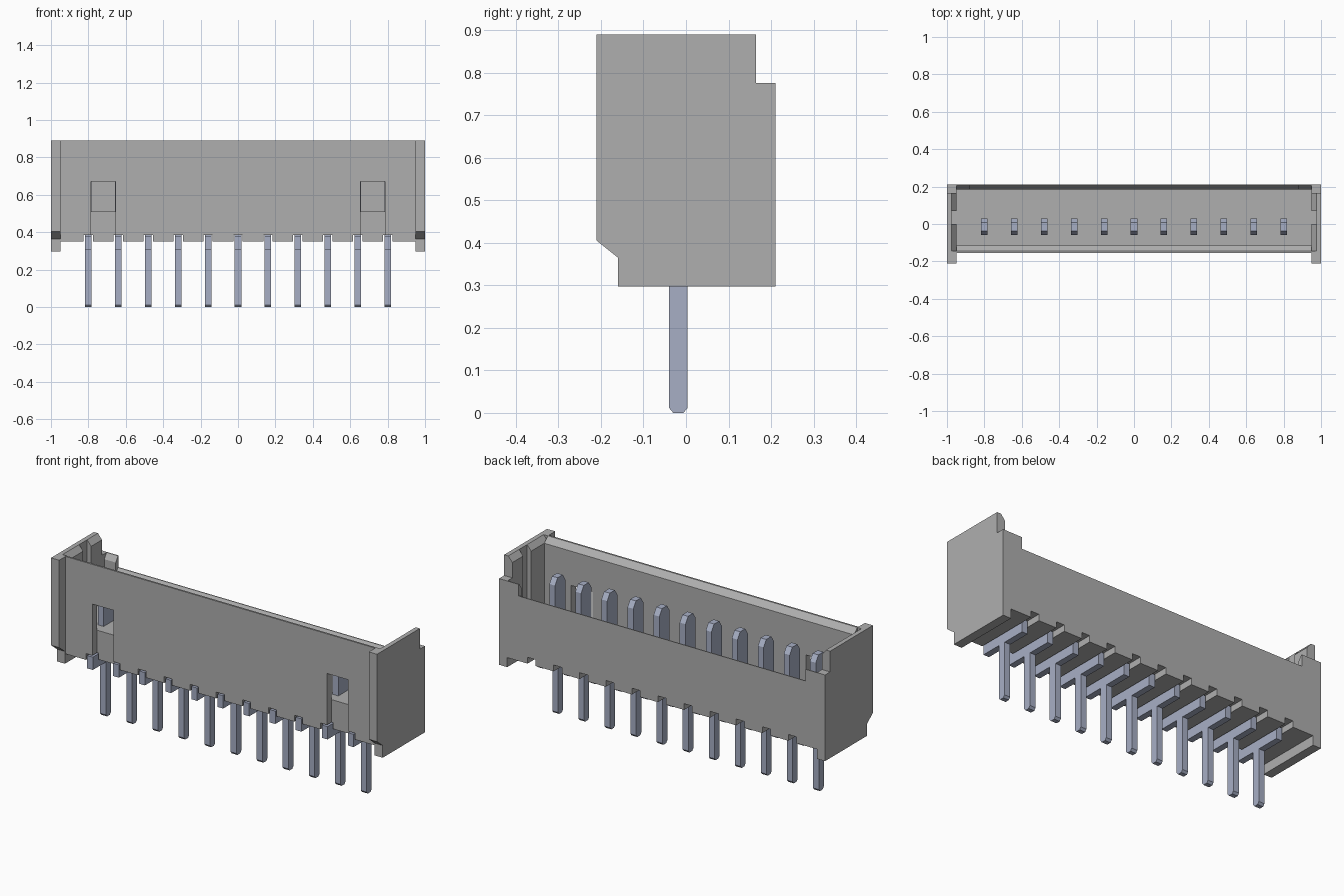
import bpy, bmesh

cube = bpy.data.objects.get("Cube")
if cube:
    bpy.data.objects.remove(cube)


def material(name, rgb):
    m = bpy.data.materials.new(name)
    m.use_nodes = True
    m.diffuse_color = (*rgb, 1)
    m.node_tree.nodes["Principled BSDF"].inputs["Base Color"].default_value = (*rgb, 1)
    return m


GREY = material("housing grey", (0.43, 0.43, 0.43))
BLUE = material("pin blue grey", (0.39, 0.43, 0.56))


def prism(bm, pts, axis, a, b):
    """Extrude a profile along x (points are y,z) or along y (points are x,z)."""
    def co(p, t):
        return (t, p[0], p[1]) if axis == 'x' else (p[0], t, p[1])
    lo = [bm.verts.new(co(p, a)) for p in pts]
    hi = [bm.verts.new(co(p, b)) for p in pts]
    n = len(pts)
    faces = [bm.faces.new(lo), bm.faces.new(hi)]
    for i in range(n):
        j = (i + 1) % n
        faces.append(bm.faces.new((lo[i], lo[j], hi[j], hi[i])))
    bmesh.ops.recalc_face_normals(bm, faces=faces)


def box(bm, x0, x1, y0, y1, z0, z1):
    prism(bm, [(y0, z0), (y1, z0), (y1, z1), (y0, z1)], 'x', x0, x1)


def finish(bm, name, mat, mirror=False):
    me = bpy.data.meshes.new(name)
    bm.to_mesh(me)
    bm.free()
    me.materials.append(mat)
    ob = bpy.data.objects.new(name, me)
    bpy.context.collection.objects.link(ob)
    if mirror:
        ob.modifiers.new("Mirror", 'MIRROR').use_clip = False
    return ob


# Main dimensions
TOP, FLOOR, CHANNEL, BOTTOM, FOOT = 0.89, 0.51, 0.385, 0.35, 0.297
FRONT, FRONT_IN, BACK_IN, BACK = -0.155, -0.115, 0.185, 0.21
WIN0, WIN1, WIN_TOP = 0.655, 0.785, 0.67
PINS = [-0.8 + 0.16 * i for i in range(11)]

# End walls: outer plate with a stepped outline, inner lining with a key slot
bm = bmesh.new()
prism(bm, [(-0.21, 0.405), (-0.16, 0.365), (-0.16, FOOT), (BACK, FOOT),
           (BACK, 0.775), (0.165, 0.775), (0.165, TOP), (-0.21, TOP)], 'x', 0.975, 1.0)
prism(bm, [(-0.21, 0.405), (-0.16, 0.365), (-0.16, FOOT), (-0.145, FOOT),
           (-0.145, TOP), (-0.21, TOP)], 'x', 0.95, 0.975)
for y0, y1 in ((-0.145, 0.0), (0.07, 0.165)):
    prism(bm, [(0.95, FOOT), (0.975, FOOT), (0.975, TOP), (0.95, TOP - 0.03)], 'y', y0, y1)
box(bm, 0.95, 0.975, 0.0, 0.07, FOOT, FLOOR)
box(bm, 0.95, 0.975, 0.165, BACK, FOOT, 0.775)
finish(bm, "end_wall", GREY, mirror=True)

# Front wall with lead-in chamfer and two window recesses open to the bottom
bm = bmesh.new()
prism(bm, [(FRONT, WIN_TOP), (FRONT_IN, WIN_TOP), (FRONT_IN, TOP - 0.03),
           (-0.145, TOP), (FRONT, TOP)], 'x', -0.95, 0.95)
for x0, x1 in ((-0.95, -WIN1), (-WIN0, WIN0), (WIN1, 0.95)):
    box(bm, x0, x1, FRONT, FRONT_IN, CHANNEL, WIN_TOP)
finish(bm, "front_wall", GREY)

# Low back wall with inner chamfer and raised corner tabs
bm = bmesh.new()
prism(bm, [(BACK_IN, CHANNEL), (BACK, CHANNEL), (BACK, 0.71),
           (0.205, 0.71), (BACK_IN, 0.68)], 'x', -0.88, 0.88)
for s in (-1, 1):
    x0, x1 = sorted((s * 0.88, s * 0.95))
    prism(bm, [(BACK_IN, CHANNEL), (BACK, CHANNEL), (BACK, 0.775),
               (0.205, 0.775), (BACK_IN, 0.745)], 'x', x0, x1)
finish(bm, "back_wall", GREY)

# Cavity floor
bm = bmesh.new()
box(bm, -0.95, 0.95, FRONT_IN, BACK_IN, CHANNEL, FLOOR)
finish(bm, "floor", GREY)

# Ribs under the floor, leaving a channel at each pin
bm = bmesh.new()
edges = [-0.95] + [x + d for x in PINS for d in (-0.025, 0.025)] + [0.95]
for x0, x1 in zip(edges[::2], edges[1::2]):
    under_window = WIN0 < abs((x0 + x1) / 2) < WIN1
    box(bm, x0, x1, FRONT_IN if under_window else FRONT, BACK, BOTTOM, CHANNEL)
finish(bm, "bottom_ribs", GREY)

# Flat stamped pins: upper blade, shoulder bar and leg in one outline
half = [(-0.03, 0.0), (-0.04, 0.012), (-0.04, 0.305), (FRONT, 0.305), (FRONT, 0.376),
        (-0.06, 0.376), (-0.06, 0.725), (-0.037, 0.76)]
other = [(0.007, 0.76), (0.03, 0.725), (0.03, 0.376), (0.135, 0.376), (0.135, 0.305),
         (0.004, 0.305), (0.004, 0.012), (-0.006, 0.0)]
for i, x in enumerate(PINS):
    bm = bmesh.new()
    prism(bm, half + other, 'x', x - 0.0175, x + 0.0175)
    finish(bm, f"pin_{i + 1}", BLUE)
